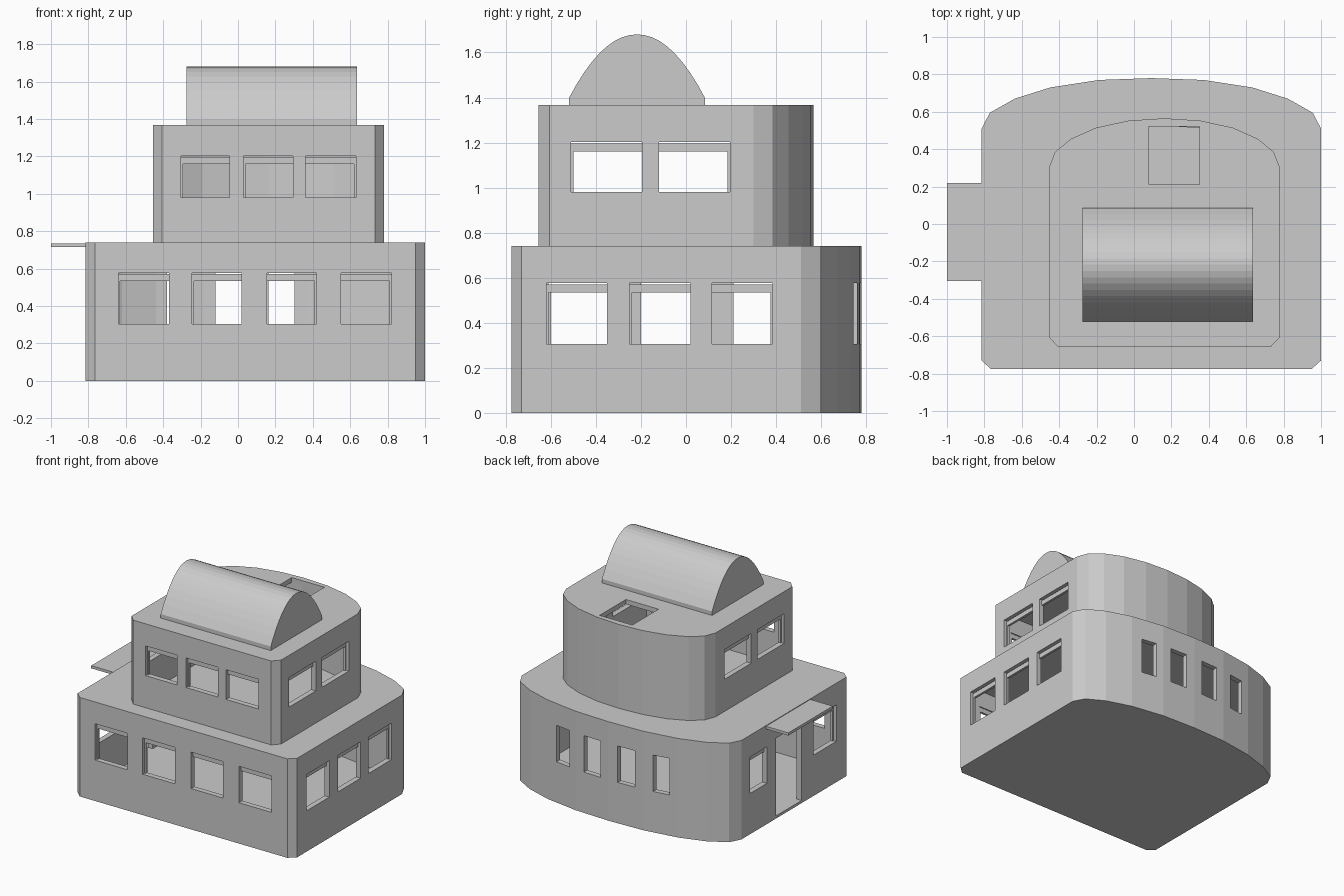
import bpy, bmesh
from mathutils import Vector

cube = bpy.data.objects.get("Cube")
if cube:
    bpy.data.objects.remove(cube)

WALL = 0.04

grey = bpy.data.materials.new("plain grey")
grey.use_nodes = True
grey.diffuse_color = (0.6, 0.6, 0.6, 1)
grey.node_tree.nodes["Principled BSDF"].inputs["Base Color"].default_value = (0.6, 0.6, 0.6, 1)


def add_object(name, bm):
    bmesh.ops.recalc_face_normals(bm, faces=bm.faces)
    mesh = bpy.data.meshes.new(name)
    bm.to_mesh(mesh)
    bm.free()
    mesh.materials.append(grey)
    obj = bpy.data.objects.new(name, mesh)
    bpy.context.collection.objects.link(obj)
    return obj


def extrude_outline(name, points, direction):
    bm = bmesh.new()
    face = bm.faces.new([bm.verts.new(p) for p in points])
    moved = bmesh.ops.extrude_face_region(bm, geom=[face])["geom"]
    bmesh.ops.translate(bm, vec=direction, verts=[v for v in moved if isinstance(v, bmesh.types.BMVert)])
    return add_object(name, bm)


def boxes(name, spans):
    bm = bmesh.new()
    for low, high in spans:
        low, high = Vector(low), Vector(high)
        verts = bmesh.ops.create_cube(bm, size=1)["verts"]
        for v in verts:
            v.co = (low + high) / 2 + v.co * (high - low)
    return add_object(name, bm)


def mirrored(half, centre):
    """Full counter-clockwise outline from its +x half."""
    other = [(-x, y) for x, y in reversed(half) if x > 0]
    return [Vector((x + centre, y)) for x, y in half + other]


def inset(points, distance):
    result = []
    for i, p in enumerate(points):
        a = (p - points[i - 1]).normalized()
        b = (points[(i + 1) % len(points)] - p).normalized()
        na, nb = Vector((-a.y, a.x)), Vector((-b.y, b.x))
        result.append(p + (na + nb) * distance / (1 + na.dot(nb)))
    return result


def storey(name, outline, z0, z1, floor, openings):
    """Hollow storey with openings cut through its walls."""
    body = extrude_outline(name, [(p.x, p.y, z0) for p in outline], (0, 0, z1 - z0))
    room = extrude_outline("room_cutter", [(p.x, p.y, z0 + floor) for p in inset(outline, WALL)],
                           (0, 0, z1 - z0 - floor - 0.035))
    holes = boxes("opening_cutter", openings)
    for cutter in (room, holes):
        cutter.hide_render = True
        mod = body.modifiers.new("cut", "BOOLEAN")
        mod.operation, mod.solver, mod.object = "DIFFERENCE", "EXACT", cutter
    graph = bpy.context.evaluated_depsgraph_get()
    mesh = bpy.data.meshes.new_from_object(body.evaluated_get(graph))
    body.modifiers.clear()
    body.data = mesh
    for cutter in (room, holes):
        bpy.data.objects.remove(cutter)


def window_row(spans, axis, face, inward, z0, z1, centre):
    """Openings along one flat wall, and the head bar and jamb inside each."""
    def span(a, b, d0, d1, low, high):
        d = sorted((face + inward * d0, face + inward * d1))
        if axis == "x":
            return (a, d[0], low), (b, d[1], high)
        return (d[0], a, low), (d[1], b, high)
    holes, trims = [], []
    for a, b in spans:
        holes.append(span(a, b, -0.05, 0.08, z0, z1))
        trims.append(span(a, b, 0.022, WALL, z1 - 0.042, z1 - 0.006))
        left = (a + b) / 2 < centre
        trims.append(span(a if left else b - 0.01, a + 0.01 if left else b, 0.022, WALL, z0, z1 - 0.042))
    return holes, trims


# Lower storey
lower_half = [(0.8575, -0.775), (0.9075, -0.73), (0.9075, 0.51), (0.863, 0.595),
              (0.73, 0.67), (0.54, 0.73), (0.28, 0.77), (0, 0.78)]
low_z, high_z = 0.305, 0.577
front, front_trim = window_row([(-0.64, -0.37), (-0.245, 0.02), (0.155, 0.42), (0.55, 0.82)],
                               "x", -0.775, 1, low_z, high_z, 0.09)
side, side_trim = window_row([(-0.62, -0.35), (-0.25, 0.02), (0.115, 0.385)],
                             "y", 1.0, -1, low_z, high_z, 0.1)
west, west_trim = window_row([(-0.61, -0.34), (0.21, 0.41)], "y", -0.815, 1, low_z, high_z, 0)
back = [((x, 0.6, low_z), (x + w, 0.9, high_z))
        for x, w in ((-0.38, 0.12), (-0.12, 0.14), (0.163, 0.14), (0.43, 0.12))]
door = [((-0.9, -0.2, 0.02), (-0.72, 0.1, 0.6))]
storey("lower_storey", mirrored(lower_half, 0.0925), 0, 0.74, 0.02, front + side + west + back + door)
boxes("lower_window_trim", front_trim + side_trim + west_trim)

# Upper storey with a roof hatch
upper_half = [(0.57, -0.655), (0.6175, -0.605), (0.6175, 0.30), (0.585, 0.385),
              (0.5, 0.455), (0.365, 0.515), (0.19, 0.553), (0, 0.565)]
low_z, high_z = 0.98, 1.202
front, front_trim = window_row([(-0.305, -0.045), (0.03, 0.295), (0.36, 0.63)],
                               "x", -0.655, 1, low_z, high_z, 0.163)
pair = [(-0.51, -0.195), (-0.12, 0.195)]
side, side_trim = window_row(pair, "y", 0.78, -1, low_z, high_z, -0.1)
west, west_trim = window_row(pair, "y", -0.455, 1, low_z, high_z, -0.1)
hatch = [((0.08, 0.21, 1.25), (0.35, 0.52, 1.45))]
storey("upper_storey", mirrored(upper_half, 0.1625), 0.74, 1.367, 0.01, front + side + west + hatch)
boxes("upper_window_trim", front_trim + side_trim + west_trim)

# Vaulted roof light: an arch profile on a low kerb
steps = 18
arch = [(-0.275, -0.52, 1.36)]
for i in range(steps + 1):
    t = 2 * i / steps - 1
    arch.append((-0.275, -0.2175 + 0.3025 * t, 1.397 + 0.283 * (1 - abs(t) ** 2.05)))
arch.append((-0.275, 0.085, 1.36))
extrude_outline("vaulted_roof", arch, (0.91, 0, 0))

# Door canopy
boxes("door_canopy", [((-1.0, -0.305, 0.715), (-0.8, 0.22, 0.735))])
